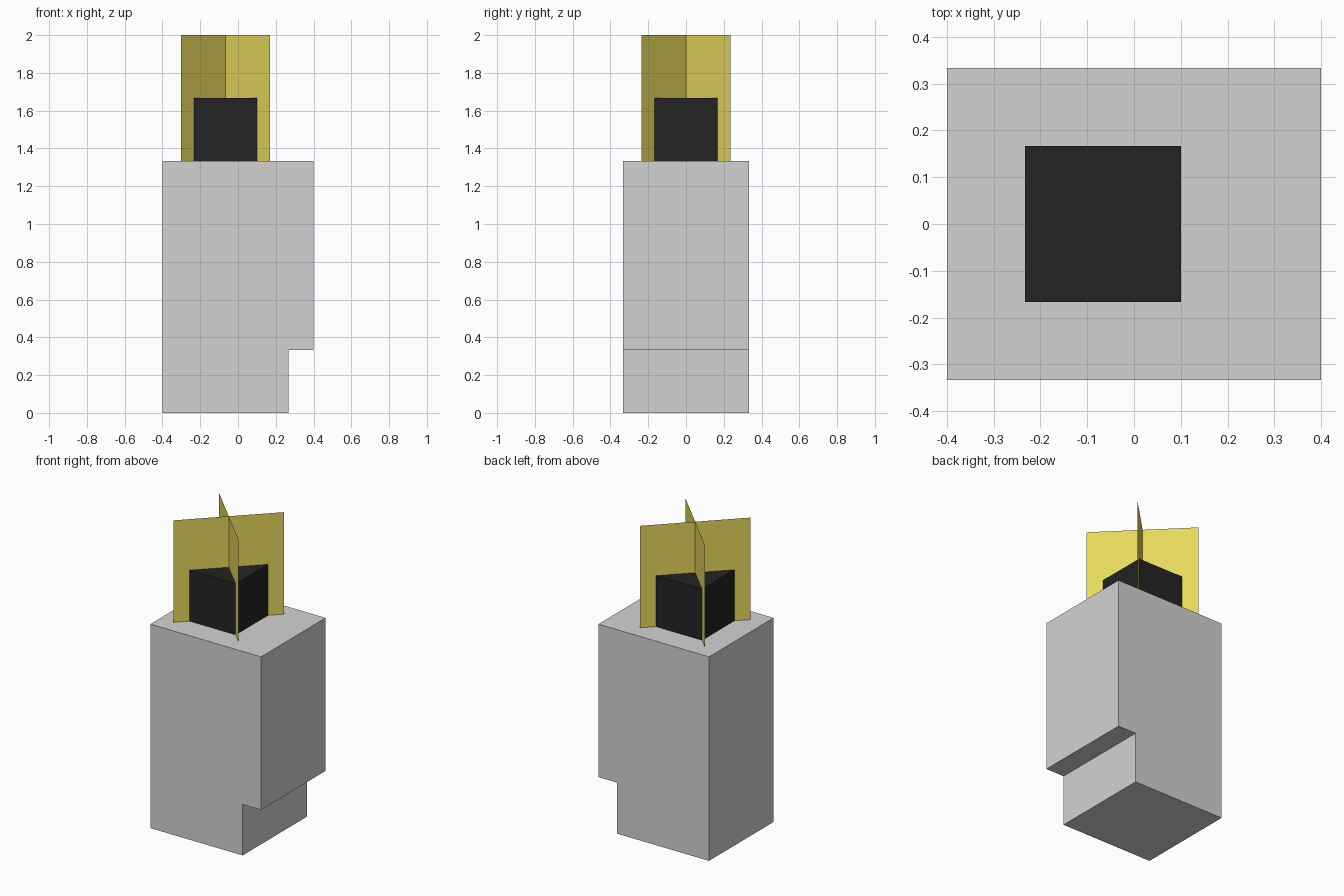
import bpy, bmesh, math
from mathutils import Matrix, Vector

if "Cube" in bpy.data.objects:
    bpy.data.objects.remove(bpy.data.objects["Cube"])


def material(name, rgb):
    m = bpy.data.materials.new(name)
    m.diffuse_color = (*rgb, 1.0)
    m.use_nodes = True
    m.node_tree.nodes["Principled BSDF"].inputs["Base Color"].default_value = m.diffuse_color
    return m


GREY = material("light_grey", (0.65, 0.65, 0.65))
BLACK = material("near_black", (0.017, 0.017, 0.017))
YELLOW = material("flame_yellow", (0.82, 0.71, 0.11))


def finish(name, bm, mat):
    mesh = bpy.data.meshes.new(name)
    bm.to_mesh(mesh)
    bm.free()
    mesh.materials.append(mat)
    obj = bpy.data.objects.new(name, mesh)
    bpy.context.collection.objects.link(obj)
    return obj


U = 1 / 3            # unit of the block grid
BASE_TOP = 4 * U     # top of the body
CX = -0.2 * U        # centre of the wick and flame

# Body: side profile with a step under the right edge, extruded in depth
bm = bmesh.new()
profile = [(-0.4, 0), (0.267, 0), (0.267, U), (0.4, U), (0.4, BASE_TOP), (-0.4, BASE_TOP)]
face = bm.faces.new([bm.verts.new((x, -U, z)) for x, z in profile])
ext = bmesh.ops.extrude_face_region(bm, geom=[face])
bmesh.ops.translate(bm, vec=(0, 2 * U, 0),
                    verts=[g for g in ext["geom"] if isinstance(g, bmesh.types.BMVert)])
bmesh.ops.recalc_face_normals(bm, faces=bm.faces)
finish("body", bm, GREY)

# Wick block on top
bm = bmesh.new()
bmesh.ops.create_cube(bm, size=U, matrix=Matrix.Translation((CX, 0, BASE_TOP + U / 2)))
finish("wick_block", bm, BLACK)

# Flame: two upright square sheets crossing on the diagonals
for name, angle in (("flame_sheet_a", 45), ("flame_sheet_b", -45)):
    bm = bmesh.new()
    mat = (Matrix.Translation((CX, 0, BASE_TOP + U))
           @ Matrix.Rotation(math.radians(angle), 4, 'Z')
           @ Matrix.Rotation(math.radians(90), 4, 'X'))
    bmesh.ops.create_grid(bm, x_segments=1, y_segments=1, size=U, matrix=mat)
    finish(name, bm, YELLOW)
